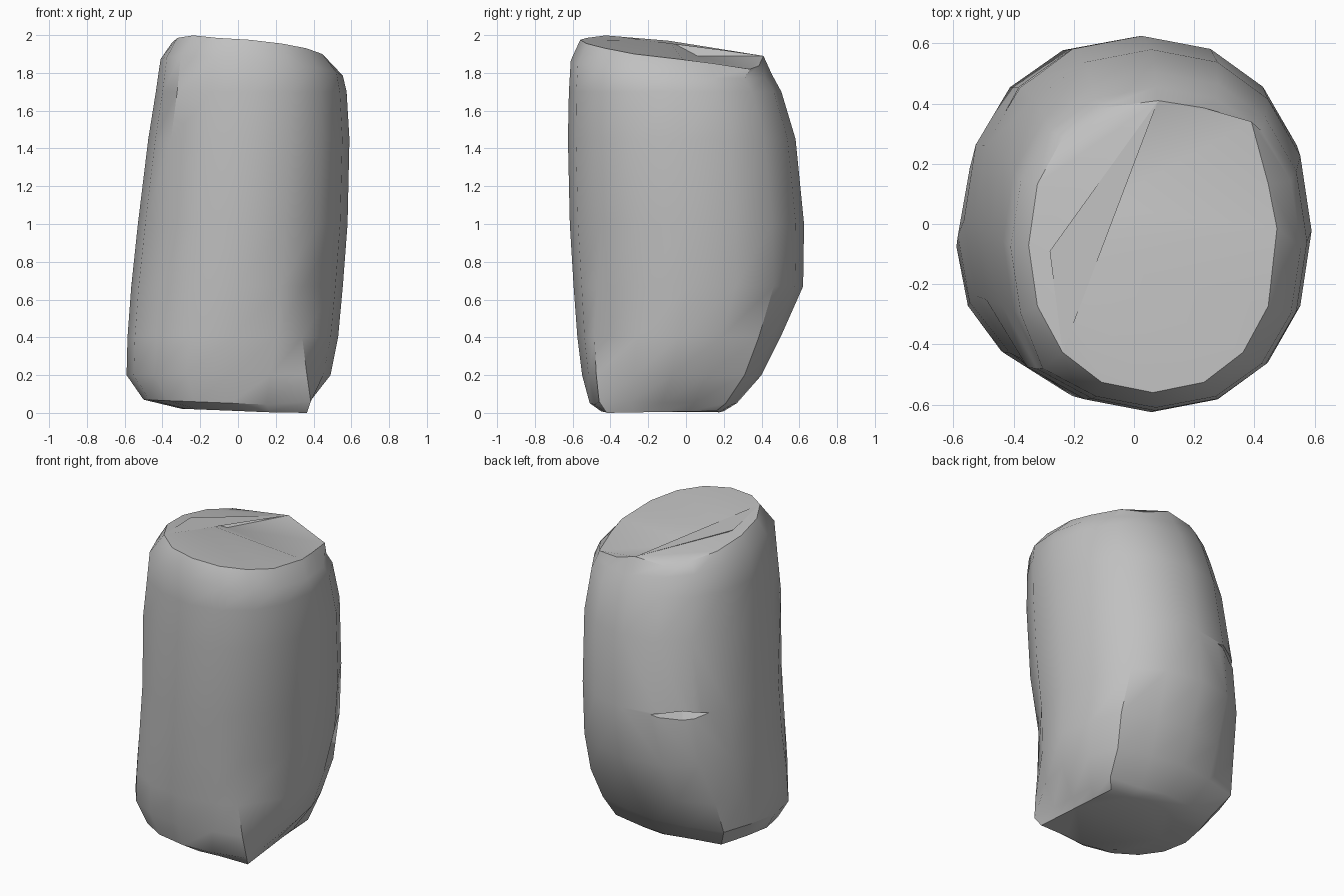
import bpy, bmesh, math
from mathutils import Vector

cube = bpy.data.objects.get("Cube")
if cube:
    bpy.data.objects.remove(cube)

SIDES = 16


def make_object(name, bm, material):
    bmesh.ops.recalc_face_normals(bm, faces=bm.faces)
    mesh = bpy.data.meshes.new(name)
    bm.to_mesh(mesh)
    bm.free()
    obj = bpy.data.objects.new(name, mesh)
    bpy.context.collection.objects.link(obj)
    mesh.materials.append(material)
    return obj


stone = bpy.data.materials.new("stone grey")
stone.use_nodes = True
colour = (0.53, 0.53, 0.53, 1)
stone.diffuse_color = colour
stone.node_tree.nodes["Principled BSDF"].inputs["Base Color"].default_value = colour

# Cross-sections: height, tilt along x and y, then x and y extents
sections = [
    (0.01, -0.04, 0, -0.30, 0.36, -0.45, 0.20),
    (0.05, -0.04, 0, -0.50, 0.42, -0.51, 0.27),
    (0.20, 0, 0, -0.59, 0.49, -0.55, 0.40),
    (0.40, 0, 0, -0.585, 0.53, -0.575, 0.50),
    (0.67, 0, 0, -0.565, 0.555, -0.595, 0.62),
    (1.00, 0, 0, -0.53, 0.58, -0.615, 0.625),
    (1.45, 0, 0, -0.475, 0.59, -0.625, 0.58),
    (1.70, 0, 0, -0.435, 0.575, -0.62, 0.505),
    (1.83, -0.09, -0.07, -0.41, 0.555, -0.61, 0.455),
    (1.915, -0.10, -0.14, -0.35, 0.475, -0.56, 0.42),
]


def squared(value):
    return math.copysign(abs(value) ** 0.92, value)


def ring(bm, z, tilt_x, tilt_y, x0, x1, y0, y1):
    verts = []
    for k in range(SIDES):
        a = math.tau * k / SIDES
        x = (x0 + x1) / 2 + (x1 - x0) / 2 * squared(math.cos(a))
        y = (y0 + y1) / 2 + (y1 - y0) / 2 * squared(math.sin(a))
        height = z + tilt_x * x + tilt_y * y
        verts.append(bm.verts.new((x, y, max(0, min(2, height)))))
    return verts


# Stone body lofted through the sections
bm = bmesh.new()
rings = [ring(bm, *s) for s in sections]
for low, high in zip(rings, rings[1:]):
    for k in range(SIDES):
        n = (k + 1) % SIDES
        bm.faces.new((low[k], low[n], high[n], high[k]))
bm.faces.new(rings[0][::-1])

# Straight left edge of the base, from the pointed front foot to the back corner
for level, front, back in ((0, (0.365, -0.42, 0), (0.31, 0.16, 0.01)),
                           (1, (0.385, -0.46, 0.06), (0.36, 0.21, 0.05))):
    for step in range(5):
        k = (14 + step) % SIDES
        rings[level][k].co = Vector(front).lerp(Vector(back), step / 4)

# Crease rising from the foot (14) and the swellings at the back corners (2, 6)
for level, k, x, y in ((2, 14, 0.365, -0.475), (3, 14, 0.34, -0.485),
                       (4, 14, 0.345, -0.47), (2, 2, 0.385, 0.31),
                       (3, 2, 0.42, 0.385), (4, 2, 0.41, 0.465),
                       (1, 6, -0.41, 0.22), (2, 6, -0.49, 0.31),
                       (3, 6, -0.465, 0.36)):
    rings[level][k].co.xy = x, y

# Fuller shoulder at the front right
for level in (6, 7, 8):
    rings[level][10].co += Vector((-0.025, -0.015, 0))

# Chipped top: broad front facet and a shallow broken dent behind it
top = rings[-1]
top[0].co = (0.475, -0.015, 1.87)
top[2].co = (0.39, 0.34, 1.82)
top[4].co = (0.08, 0.41, 1.89)
for k, z in ((11, 1.985), (12, 1.975), (13, 1.955), (14, 1.93), (15, 1.90)):
    top[k].co.z = z
edge = bm.verts.new((-0.28, -0.09, 1.97))
dent = bm.verts.new((-0.12, 0.06, 1.89))
bm.faces.new(top[10:] + [top[0], edge])
bm.faces.new(top[4:11] + [edge])
for face in ((edge, top[0], dent), (top[0], top[1], top[2], dent),
             (top[2], top[3], top[4], dent), (top[4], edge, dent)):
    bm.faces.new(face)
bmesh.ops.triangulate(bm, faces=[f for f in bm.faces if len(f.verts) > 4])
body = make_object("stone_body", bm, stone)

# Narrow crack in the back, cut by a flat diamond
bm = bmesh.new()
bmesh.ops.create_uvsphere(bm, u_segments=4, v_segments=2, radius=1)
for v in bm.verts:
    v.co = Vector((v.co.x * 0.28, v.co.y * 0.16, v.co.z * 0.035))
cutter = make_object("crack_cutter", bm, stone)
cutter.location = (-0.34, 0.52, 0.99)
cutter.rotation_euler.z = math.radians(35)
cutter.hide_render = True
cutter.hide_viewport = True
cut = body.modifiers.new("crack", 'BOOLEAN')
cut.operation = 'DIFFERENCE'
cut.object = cutter

bpy.ops.object.select_all(action='DESELECT')
body.select_set(True)
bpy.context.view_layer.objects.active = body
bpy.ops.object.shade_smooth_by_angle(angle=math.radians(35))
